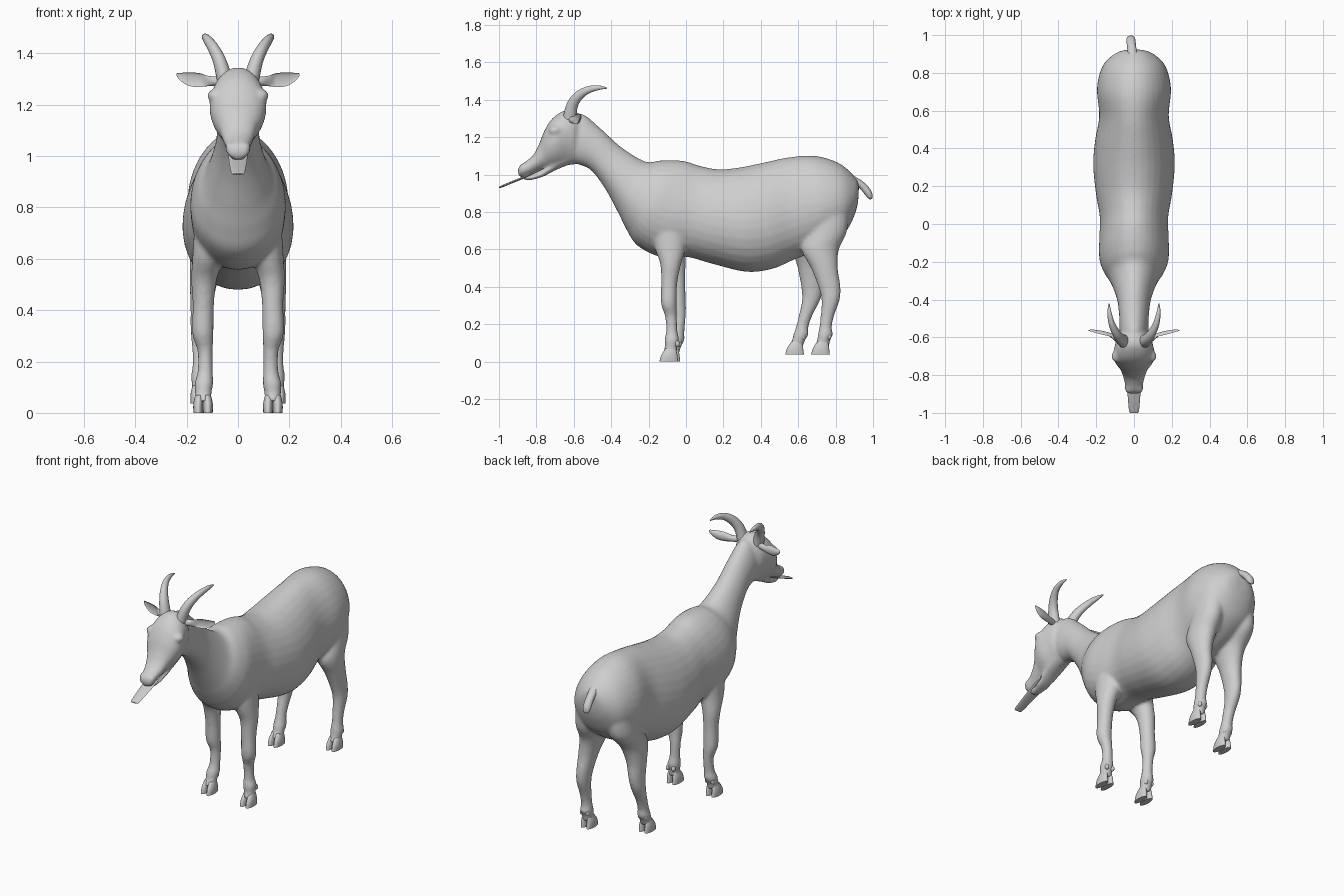
import bpy, bmesh, math
from mathutils import Vector, Matrix

mat = bpy.data.materials.new("light grey")
mat.diffuse_color = (0.62, 0.62, 0.62, 1)


def spline(rows, k=5):
    """Catmull-Rom interpolation through rows of numbers."""
    out = []
    for i in range(len(rows) - 1):
        a, b, c, d = (rows[max(i - 1, 0)], rows[i], rows[i + 1], rows[min(i + 2, len(rows) - 1)])
        for j in range(k):
            t = j / k
            out.append([0.5 * (2 * q + (r - p) * t + (2 * p - 5 * q + 4 * r - s) * t * t
                               + (3 * q - p - 3 * r + s) * t ** 3) for p, q, r, s in zip(a, b, c, d)])
    return out + [list(rows[-1])]


def loft(bm, rings):
    """Skin closed rings of points and cap both ends."""
    vs = [[bm.verts.new(p) for p in ring] for ring in rings]
    n = len(vs[0])
    faces = [bm.faces.new((a[i], a[(i + 1) % n], b[(i + 1) % n], b[i]))
             for a, b in zip(vs, vs[1:]) for i in range(n)]
    faces += [bm.faces.new(vs[0]), bm.faces.new(vs[-1])]
    bmesh.ops.recalc_face_normals(bm, faces=faces)


def ellipse(c, u, v, n=20):
    return [c + u * math.cos(2 * math.pi * i / n) + v * math.sin(2 * math.pi * i / n) for i in range(n)]


def profile(bm, rows, egg, n=32):
    """Loft from rows of top y,z, bottom y,z and half width."""
    rings = []
    for ty, tz, by, bz, w in spline(rows):
        c, h = Vector((0, (ty + by) / 2, (tz + bz) / 2)), Vector((0, (ty - by) / 2, (tz - bz) / 2))
        angles = [2 * math.pi * i / n for i in range(n)]
        rings.append([c + h * math.cos(t) + Vector((w * math.sin(t) * (1 - egg * math.cos(t)), 0, 0))
                      for t in angles])
    loft(bm, rings)


def column(bm, rows, k=5):
    """Loft horizontal ellipses: x, y, z, x radius, y radius."""
    loft(bm, [ellipse(Vector((x, y, z)), Vector((a, 0, 0)), Vector((0, b, 0)))
              for x, y, z, a, b in spline(rows, k)])


def tube(bm, rows):
    """Loft ellipses across a path: x, y, z, half width, half thickness."""
    pts = spline(rows)
    rings = []
    for i, (x, y, z, a, b) in enumerate(pts):
        t = Vector(pts[min(i + 1, len(pts) - 1)][:3]) - Vector(pts[max(i - 1, 0)][:3])
        t.normalize()
        u = (Vector((1, 0, 0)) - t * t.x).normalized()
        rings.append(ellipse(Vector((x, y, z)), u * a, t.cross(u) * b))
    loft(bm, rings)


def ball(bm, pos, size):
    bmesh.ops.create_uvsphere(bm, u_segments=20, v_segments=12, radius=1,
                              matrix=Matrix.Translation(pos) @ Matrix.Diagonal((*size, 1)))


def finish(bm, name, angle=60):
    me = bpy.data.meshes.new(name)
    bm.to_mesh(me)
    bm.free()
    me.materials.append(mat)
    ob = bpy.data.objects.new(name, me)
    bpy.context.collection.objects.link(ob)
    bpy.ops.object.select_all(action='DESELECT')
    ob.select_set(True)
    bpy.context.view_layer.objects.active = ob
    bpy.ops.object.shade_smooth_by_angle(angle=math.radians(angle))
    return ob


# Trunk and neck, rump to skull
body = bmesh.new()
profile(body, [
    (0.925, 0.94, 0.92, 0.85, 0.04), (0.905, 0.985, 0.90, 0.78, 0.10), (0.82, 1.06, 0.85, 0.69, 0.165),
    (0.69, 1.10, 0.74, 0.61, 0.195), (0.55, 1.092, 0.59, 0.55, 0.183), (0.42, 1.065, 0.46, 0.495, 0.205),
    (0.30, 1.04, 0.32, 0.48, 0.215), (0.18, 1.028, 0.14, 0.523, 0.20), (0.08, 1.045, 0.0, 0.56, 0.18),
    (0.0, 1.07, -0.14, 0.56, 0.183), (-0.07, 1.077, -0.26, 0.62, 0.183), (-0.14, 1.075, -0.315, 0.70, 0.162),
    (-0.22, 1.07, -0.36, 0.79, 0.125), (-0.35, 1.15, -0.43, 0.92, 0.09), (-0.46, 1.25, -0.51, 1.025, 0.078),
    (-0.555, 1.325, -0.59, 1.06, 0.075), (-0.62, 1.31, -0.64, 1.10, 0.06)], 0.12)

# Skull with upper muzzle, lower jaw, eye bulges
profile(body, [
    (-0.565, 1.31, -0.555, 1.12, 0.05), (-0.60, 1.338, -0.585, 1.06, 0.085), (-0.65, 1.343, -0.63, 1.05, 0.10),
    (-0.715, 1.30, -0.68, 1.04, 0.11), (-0.757, 1.235, -0.715, 1.035, 0.095), (-0.785, 1.165, -0.745, 1.03, 0.073),
    (-0.815, 1.107, -0.785, 1.02, 0.06), (-0.85, 1.075, -0.83, 1.0, 0.05), (-0.884, 1.052, -0.87, 0.986, 0.047),
    (-0.90, 1.03, -0.895, 0.99, 0.033)], -0.15)
profile(body, [(-0.62, 1.15, -0.62, 1.055, 0.06), (-0.70, 1.08, -0.70, 1.022, 0.055),
               (-0.77, 1.02, -0.765, 0.988, 0.042), (-0.83, 0.992, -0.825, 0.971, 0.034),
               (-0.867, 0.983, -0.862, 0.967, 0.024)], 0)
for s in (-1, 1):
    ball(body, (s * 0.092, -0.70, 1.235), (0.028, 0.034, 0.026))
    ball(body, (s * 0.028, -0.87, 1.035), (0.022, 0.025, 0.02))

# Legs: x, y, z, x radius, y radius
front = [(0.105, -0.09, 0.80, 0.06, 0.10), (0.115, -0.085, 0.62, 0.062, 0.085), (0.132, -0.082, 0.52, 0.05, 0.056),
         (0.135, -0.09, 0.42, 0.042, 0.044), (0.137, -0.092, 0.31, 0.042, 0.042), (0.128, -0.08, 0.24, 0.03, 0.032),
         (0.128, -0.076, 0.16, 0.03, 0.031), (0.133, -0.076, 0.115, 0.037, 0.04), (0.135, -0.08, 0.08, 0.033, 0.034),
         (0.136, -0.085, 0.045, 0.034, 0.04)]
hind = [(0.105, 0.76, 0.85, 0.07, 0.11), (0.112, 0.755, 0.70, 0.074, 0.107), (0.12, 0.718, 0.60, 0.068, 0.10),
        (0.135, 0.74, 0.50, 0.053, 0.072), (0.143, 0.767, 0.40, 0.042, 0.06), (0.147, 0.773, 0.33, 0.038, 0.049),
        (0.147, 0.755, 0.24, 0.031, 0.036), (0.147, 0.746, 0.18, 0.031, 0.034), (0.147, 0.745, 0.145, 0.036, 0.041),
        (0.147, 0.735, 0.11, 0.033, 0.035), (0.147, 0.726, 0.08, 0.034, 0.04)]


def leg(rows, side, shift, floor, name):
    path = [(side * x, y + shift(z), z, a, b) for x, y, z, a, b in rows]
    column(body, path)
    x, y, z = path[-1][:3]
    y -= 0.004
    toes = bmesh.new()
    for s in (-0.019, 0.019):
        column(toes, [(x + s * 0.8, y + 0.008, floor + 0.07, 0.015, 0.028),
                      (x + s, y, floor + 0.035, 0.019, 0.043), (x + s, y - 0.003, floor, 0.0185, 0.05)], 3)
        ball(toes, (x + s, y + 0.042, floor + 0.095), (0.011, 0.013, 0.016))
    finish(toes, name)


leg(front, 1, lambda z: 0, 0.0, "right_front_hoof")
leg(front, -1, lambda z: 0.05 * math.sin(math.pi * min(z / 0.62, 1)), 0.0, "left_front_hoof")
leg(hind, 1, lambda z: 0, 0.037, "right_hind_hoof")
leg(hind, -1, lambda z: -0.148 * math.sqrt(max(0, 1 - z / 0.65)), 0.037, "left_hind_hoof")

# Fuse body, head and legs into one smooth skin
skin = finish(body, "body")
rm = skin.modifiers.new("fuse", 'REMESH')
rm.mode = 'VOXEL'
rm.voxel_size = 0.009
rm.use_smooth_shade = True
sm = skin.modifiers.new("soften", 'SMOOTH')
sm.factor = 0.5
sm.iterations = 9

# Horns and cupped ears
for s, side in ((-1, "left"), (1, "right")):
    bm = bmesh.new()
    tube(bm, [(s * x, y, z, r * 0.85, r) for x, y, z, r in (
        (0.052, -0.622, 1.30, 0.036), (0.07, -0.61, 1.365, 0.031), (0.093, -0.58, 1.415, 0.026),
        (0.117, -0.53, 1.45, 0.02), (0.13, -0.47, 1.464, 0.013), (0.132, -0.422, 1.462, 0.003))])
    finish(bm, side + "_horn")
    bm = bmesh.new()
    rings = []
    for x, y, z, a, b in spline([
            (0.06, -0.615, 1.293, 0.018, 0.018), (0.11, -0.60, 1.292, 0.018, 0.019),
            (0.15, -0.59, 1.296, 0.02, 0.027), (0.19, -0.58, 1.299, 0.018, 0.026),
            (0.225, -0.57, 1.309, 0.011, 0.015), (0.24, -0.565, 1.318, 0.003, 0.004)]):
        cup = 1 - 1.4 * min(1, max(0, (x - 0.10) / 0.04))
        ring = ellipse(Vector((s * x, y, z)), Vector((0, a, 0)), Vector((0, 0, b)))
        rings.append([Vector((p.x, y + (p.y - y) * (cup if p.y < y else 1), p.z)) for p in ring])
    loft(bm, rings)
    finish(bm, side + "_ear")

# Tail
bm = bmesh.new()
tube(bm, [(0, 0.83, 1.0, 0.03, 0.03), (-0.006, 0.89, 0.972, 0.026, 0.022), (-0.013, 0.94, 0.942, 0.024, 0.02),
          (-0.016, 0.972, 0.905, 0.024, 0.02), (-0.017, 0.985, 0.88, 0.02, 0.014), (-0.017, 0.99, 0.868, 0.008, 0.005)])
finish(bm, "tail")

# Tongue sticking out of the mouth
bm = bmesh.new()
tube(bm, [(0, -0.75, 1.04, 0.036, 0.006), (0, -0.86, 0.988, 0.036, 0.006),
          (0, -0.94, 0.955, 0.031, 0.006), (0, -0.99, 0.934, 0.026, 0.005), (0, -1.0, 0.93, 0.02, 0.003)])
finish(bm, "tongue")
